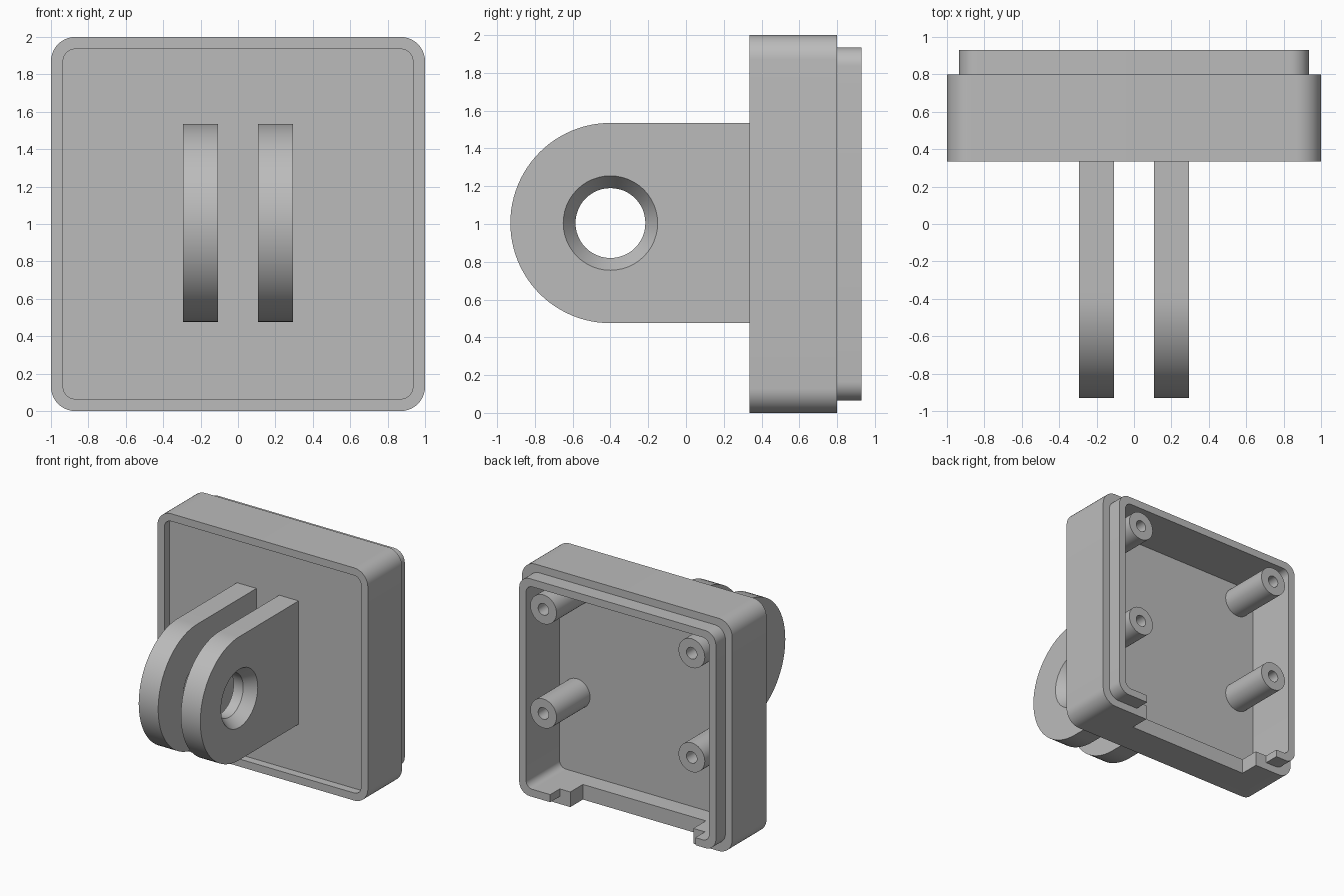
import bpy, bmesh
from math import pi, sin, cos, radians

old = bpy.data.objects.get("Cube")
if old:
    bpy.data.objects.remove(old, do_unlink=True)

grey = bpy.data.materials.new("plain grey")
grey.use_nodes = True
GREY = (0.5, 0.5, 0.5, 1)
grey.diffuse_color = GREY
grey.node_tree.nodes["Principled BSDF"].inputs["Base Color"].default_value = GREY


def loft(name, sections, axis):
    """Closed solid through matching outlines, each placed at a distance along x or y."""
    bm = bmesh.new()
    rings = []
    for dist, outline in sections:
        rings.append([bm.verts.new((a, dist, b) if axis == "y" else (dist, a, b))
                      for a, b in outline])
    for r0, r1 in zip(rings, rings[1:]):
        for i in range(len(r0)):
            j = (i + 1) % len(r0)
            bm.faces.new((r0[i], r0[j], r1[j], r1[i]))
    bm.faces.new(rings[0])
    bm.faces.new(rings[-1])
    bmesh.ops.recalc_face_normals(bm, faces=bm.faces)
    mesh = bpy.data.meshes.new(name)
    bm.to_mesh(mesh)
    bm.free()
    mesh.materials.append(grey)
    obj = bpy.data.objects.new(name, mesh)
    bpy.context.collection.objects.link(obj)
    return obj


def arc(ca, cb, r, start, end, n):
    return [(ca + r * cos(radians(start + (end - start) * i / n)),
             cb + r * sin(radians(start + (end - start) * i / n))) for i in range(n + 1)]


def circle(ca, cb, r, n=48):
    return arc(ca, cb, r, 0, 360, n)[:-1]


def rounded_square(half, r):
    c = half - r
    points = []
    for k, (sa, sb) in enumerate([(1, 1), (-1, 1), (-1, -1), (1, -1)]):
        points += arc(sa * c, 1 + sb * c, r, 90 * k, 90 * k + 90, 10)
    return points


def rect(a0, a1, b0, b1):
    return [(a0, b0), (a1, b0), (a1, b1), (a0, b1)]


def prism(name, outline, d0, d1, axis="y"):
    return loft(name, [(d0, outline), (d1, outline)], axis)


def combine(obj, other, operation):
    """Apply a boolean and discard the helper."""
    bpy.context.view_layer.objects.active = obj
    mod = obj.modifiers.new("cut", "BOOLEAN")
    mod.operation, mod.solver, mod.object = operation, "EXACT", other
    bpy.ops.object.modifier_apply(modifier=mod.name)
    bpy.data.objects.remove(other, do_unlink=True)


parts = []

# Case: outer shell with a stepped lip at the back
case = prism("case_shell", rounded_square(1.0, 0.13), 0.335, 0.80)
combine(case, prism("lip", rounded_square(0.935, 0.10), 0.70, 0.93), "UNION")
# Shallow front recess and deep rear cavity
combine(case, prism("front_recess", rounded_square(0.935, 0.065), 0.2, 0.405), "DIFFERENCE")
combine(case, prism("rear_cavity", rounded_square(0.87, 0.06), 0.475, 1.1), "DIFFERENCE")
# Stepped opening in the bottom wall
combine(case, prism("wall_notch", rect(-0.63, 0.54, -0.1, 0.3), 0.63, 1.1), "DIFFERENCE")
combine(case, prism("lip_notch", rect(-0.74, 0.64, -0.1, 0.3), 0.80, 1.1), "DIFFERENCE")
parts.append(case)

# Hinge lugs with countersunk pivot holes
PY, PZ = -0.40, 1.005
lug_outline = [(0.43, PZ + 0.53)] + arc(PY, PZ, 0.53, 90, 270, 48) + [(0.43, PZ - 0.53)]
for side, name in ((1, "left_lug"), (-1, "right_lug")):
    lug = prism(name, lug_outline, side * 0.108, side * 0.293, "x")
    wide, narrow = circle(PY, PZ, 0.25), circle(PY, PZ, 0.185)
    hole = loft("pivot_hole", [(0, narrow), (side * 0.20, narrow),
                               (side * 0.293, wide), (side * 0.4, wide)], "x")
    combine(lug, hole, "DIFFERENCE")
    parts.append(lug)

# Screw posts inside the case
for side, x in (("left", 0.705), ("right", -0.705)):
    for level, z in (("upper", 1.705), ("lower", 0.81)):
        post = prism(f"{side}_{level}_post", circle(x, z, 0.125), 0.45, 0.93)
        combine(post, prism("screw_hole", circle(x, z, 0.05, 24), 0.55, 1.1), "DIFFERENCE")
        parts.append(post)

# Smooth the round surfaces, keep edges crisp
bpy.ops.object.select_all(action="DESELECT")
for obj in parts:
    obj.select_set(True)
bpy.context.view_layer.objects.active = case
bpy.ops.object.shade_smooth_by_angle(angle=radians(25))
